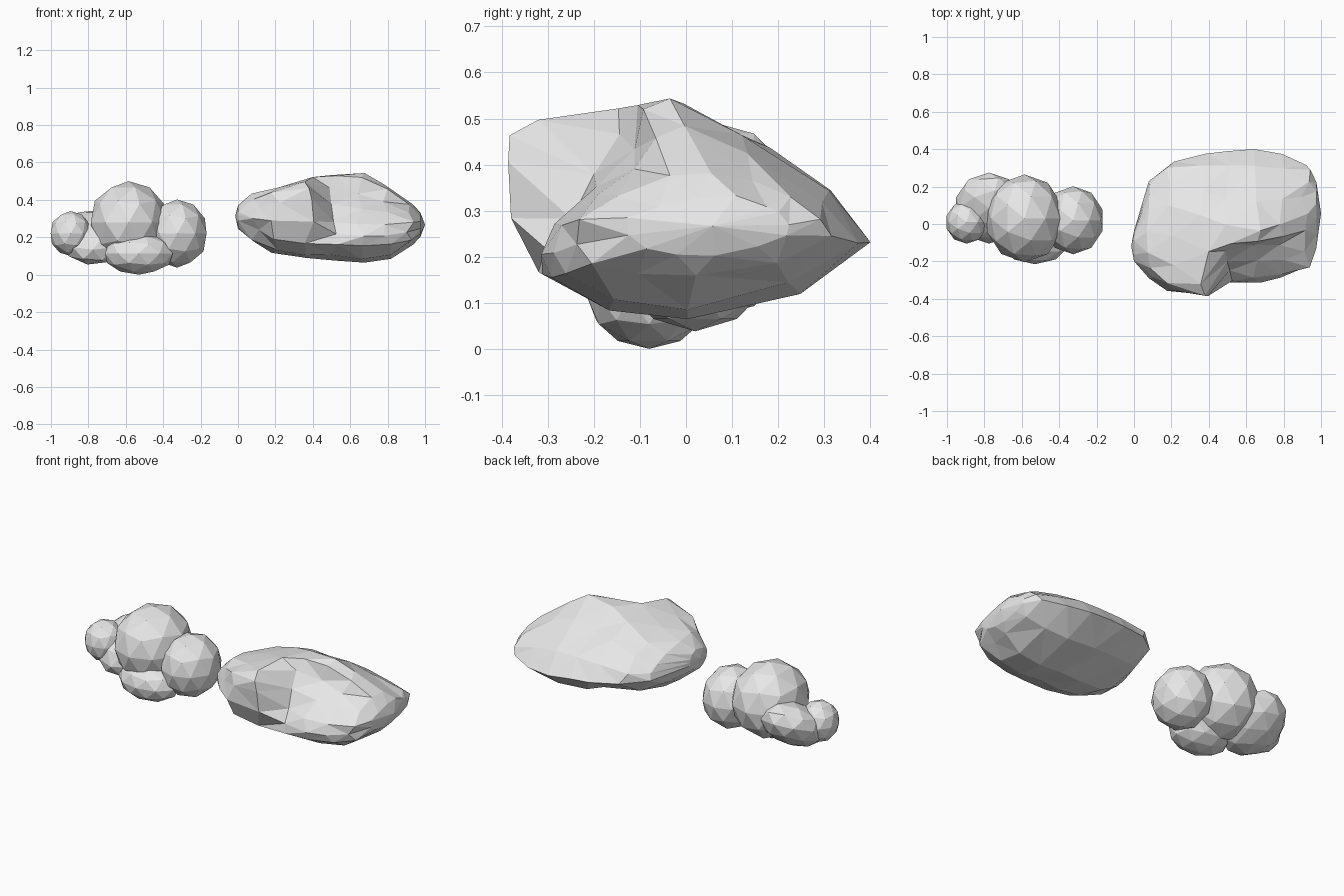
import bpy, bmesh, random
from mathutils import Vector

if "Cube" in bpy.data.objects:
    bpy.data.objects.remove(bpy.data.objects["Cube"])
random.seed(4)

stone = bpy.data.materials.new("light grey")
stone.diffuse_color = (0.8, 0.8, 0.8, 1)
stone.use_nodes = True
stone.node_tree.nodes["Principled BSDF"].inputs["Base Color"].default_value = stone.diffuse_color


def finish(name, bm):
    bmesh.ops.recalc_face_normals(bm, faces=bm.faces)
    me = bpy.data.meshes.new(name)
    bm.to_mesh(me)
    bm.free()
    me.materials.append(stone)
    ob = bpy.data.objects.new(name, me)
    bpy.context.collection.objects.link(ob)


# Cloud: overlapping low-poly balls (centre, radii, backward tilt)
puffs = {
    "main_puff": ((-0.585, 0.03, 0.28), (0.212, 0.235, 0.22), 0),
    "left_puff": ((-0.895, 0.01, 0.22), (0.112, 0.115, 0.12), 0),
    "right_puff": ((-0.325, 0.02, 0.22), (0.165, 0.182, 0.182), 0),
    "front_puff": ((-0.53, -0.08, 0.113), (0.19, 0.135, 0.113), 0),
    "back_puff": ((-0.775, 0.085, 0.20), (0.185, 0.19, 0.132), 0.35),
}
for name, (c, r, tilt) in puffs.items():
    bm = bmesh.new()
    bmesh.ops.create_icosphere(bm, subdivisions=2, radius=1)
    for v in bm.verts:
        v.co = Vector(c[i] + v.co[i] * r[i] for i in range(3))
        v.co.z += tilt * (v.co.y - c[1])
    finish(name, bm)

# Boulder sections: x, then (y, z) of bottom, front low, front high, crest, back high, back
sections = [
    (0.00, -.13, .25, -.19, .29, -.20, .34, -.12, .37, -.06, .35, -.04, .29),
    (0.09, -.08, .17, -.26, .24, -.29, .36, -.15, .43, .08, .39, .23, .28),
    (0.20, -.05, .12, -.31, .19, -.36, .38, -.22, .46, .10, .44, .335, .27),
    (0.38, -.02, .095, -.32, .17, -.385, .40, -.32, .50, .05, .50, .37, .25),
    (0.51, .00, .08, -.31, .16, -.25, .28, -.15, .46, -.01, .53, .395, .24),
    (0.66, .00, .06, -.29, .15, -.28, .27, -.11, .43, -.03, .543, .405, .23),
    (0.80, .00, .09, -.26, .16, -.27, .27, -.11, .39, .00, .48, .37, .23),
    (0.92, .02, .16, -.20, .19, -.23, .28, -.04, .38, .15, .36, .315, .24),
    (0.975, .06, .20, -.09, .22, -.13, .28, .03, .33, .17, .31, .225, .25),
]


def spline(a, b, c, d, t):
    return 0.5 * (2 * b + (c - a) * t + (2 * a - 5 * b + 4 * c - d) * t * t
                  + (3 * b - a - 3 * c + d) * t ** 3)


bm = bmesh.new()
rings = []
for s in sections:
    pts = [Vector((s[0], s[i], s[i + 1])) for i in range(1, 13, 2)]
    ring = []
    for i in range(6):
        # the long back wall gets more points
        for t in ((0, 0.33, 0.67) if i == 4 else (0, 0.5)):
            p = spline(pts[i - 1], pts[i], pts[(i + 1) % 6], pts[(i + 2) % 6], t)
            if 0.05 < s[0] < 0.95:
                p.x += random.uniform(-0.025, 0.025)
            p.y += random.uniform(-0.006, 0.006)
            p.z += random.uniform(-0.006, 0.006)
            ring.append(bm.verts.new(p))
    rings.append(ring)
n = len(rings[0])
for a, b in zip(rings, rings[1:]):
    for i in range(n):
        j = (i + 1) % n
        bm.faces.new((a[i], a[j], b[j], b[i]))
# Blunt end caps
for ring, x in ((rings[0], -0.015), (rings[-1], 1.0)):
    mid = sum((v.co for v in ring), Vector()) / n
    tip = bm.verts.new((x, mid.y, mid.z))
    for i in range(n):
        bm.faces.new((ring[i], ring[(i + 1) % n], tip))
bmesh.ops.triangulate(bm, faces=bm.faces, quad_method='SHORT_EDGE')
finish("boulder", bm)
